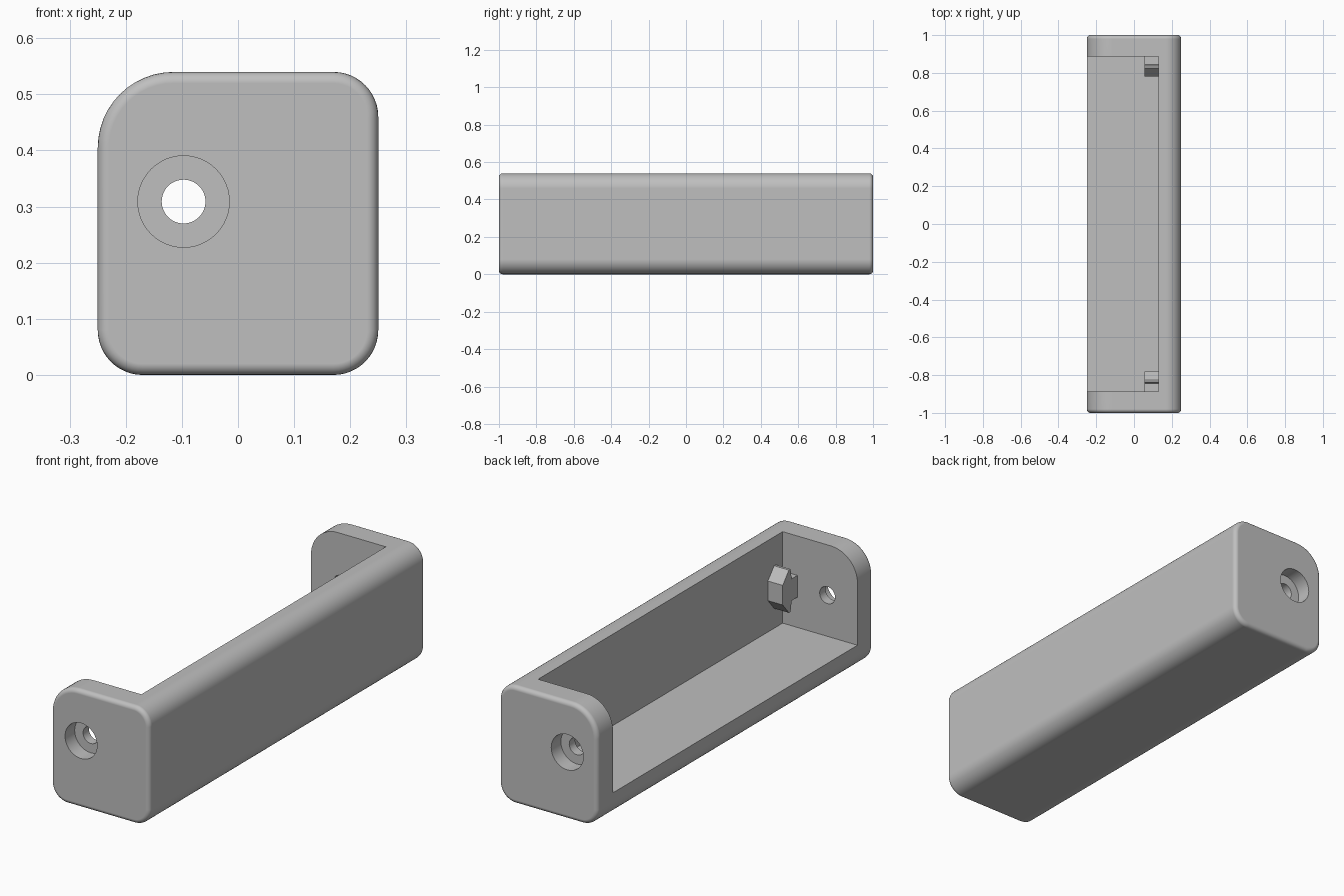
import bpy, bmesh, math
from mathutils import Matrix, Vector

cube = bpy.data.objects.get("Cube")
if cube:
    bpy.data.objects.remove(cube, do_unlink=True)

W, H, L = 0.25, 0.54, 1.0          # half width, height, half length
INNER_X, INNER_Y, FLOOR = 0.13, 0.887, 0.12
HOLE = (-0.097, 0.309)             # x, z of the screw axis

grey = bpy.data.materials.new("matte grey")
grey.use_nodes = True
colour = (0.52, 0.52, 0.52, 1)
grey.diffuse_color = colour
grey.node_tree.nodes["Principled BSDF"].inputs["Base Color"].default_value = colour


def make(name, bm):
    bmesh.ops.recalc_face_normals(bm, faces=bm.faces)
    mesh = bpy.data.meshes.new(name)
    bm.to_mesh(mesh)
    bm.free()
    mesh.materials.append(grey)
    obj = bpy.data.objects.new(name, mesh)
    bpy.context.collection.objects.link(obj)
    return obj


def prism(points, offset):
    """Extrude a closed outline along an offset vector."""
    bm = bmesh.new()
    face = bm.faces.new([bm.verts.new(p) for p in points])
    ext = bmesh.ops.extrude_face_region(bm, geom=[face])
    verts = [v for v in ext["geom"] if isinstance(v, bmesh.types.BMVert)]
    bmesh.ops.translate(bm, verts=verts, vec=Vector(offset))
    return bm


def cylinder(name, radius, y, length):
    bm = bmesh.new()
    place = Matrix.Translation((HOLE[0], y, HOLE[1])) @ Matrix.Rotation(math.pi / 2, 4, "X")
    bmesh.ops.create_cone(bm, cap_ends=True, segments=48, radius1=radius,
                          radius2=radius, depth=length, matrix=place)
    return make(name, bm)


def cut(target, cutter):
    mod = target.modifiers.new("cut", "BOOLEAN")
    mod.operation, mod.solver, mod.object = "DIFFERENCE", "EXACT", cutter
    bpy.context.view_layer.objects.active = target
    bpy.ops.object.modifier_apply(modifier=mod.name)
    bpy.data.objects.remove(cutter, do_unlink=True)


# Rounded outline of the housing, one larger corner at the open side
outline = []
for sx, top, r, start in [(1, 0, 0.08, 270), (1, 1, 0.08, 0),
                          (-1, 1, 0.135, 90), (-1, 0, 0.08, 180)]:
    cx, cz = sx * (W - r), H - r if top else r
    for i in range(13):
        a = math.radians(start + 90 * i / 12)
        outline.append((cx + r * math.cos(a), -L, cz + r * math.sin(a)))

# Housing with softened end rims
bm = prism(outline, (0, 2 * L, 0))
rims = [e for e in bm.edges if e.verts[0].co.y * e.verts[1].co.y > 0]
bmesh.ops.bevel(bm, geom=rims, offset=0.02, segments=5, profile=0.5, affect="EDGES")
housing = make("housing", bm)

# Open tray cavity
bm = bmesh.new()
bmesh.ops.create_cube(bm, size=1)
low, high = Vector((-1, -INNER_Y, FLOOR)), Vector((INNER_X, INNER_Y, 1))
for v in bm.verts:
    v.co = (low + high) / 2 + v.co * (high - low)
cut(housing, make("cavity_cutter", bm))

# Screw holes with counterbores from both ends
cut(housing, cylinder("hole_cutter", 0.039, 0, 3))
for side in (-1, 1):
    cut(housing, cylinder("counterbore_cutter", 0.0815, side * (L + 0.015), 0.17))

bpy.ops.object.select_all(action="DESELECT")
housing.select_set(True)
bpy.context.view_layer.objects.active = housing
bpy.ops.object.shade_smooth_by_angle(angle=math.radians(30))
housing.modifiers.new("even shading", "WEIGHTED_NORMAL").keep_sharp = True

# Snap hooks: a narrow stem with a tapered arrow head
half = [(INNER_Y, 0.05), (0.845, 0.05), (0.837, 0.098), (0.825, 0.098), (0.78, 0.045)]
for side, name in ((-1, "front_snap_hook"), (1, "back_snap_hook")):
    shape = half + [(y, -z) for y, z in reversed(half)]
    pts = [(0.055, side * y, HOLE[1] + z) for y, z in shape]
    make(name, prism(pts, (INNER_X - 0.055, 0, 0)))
